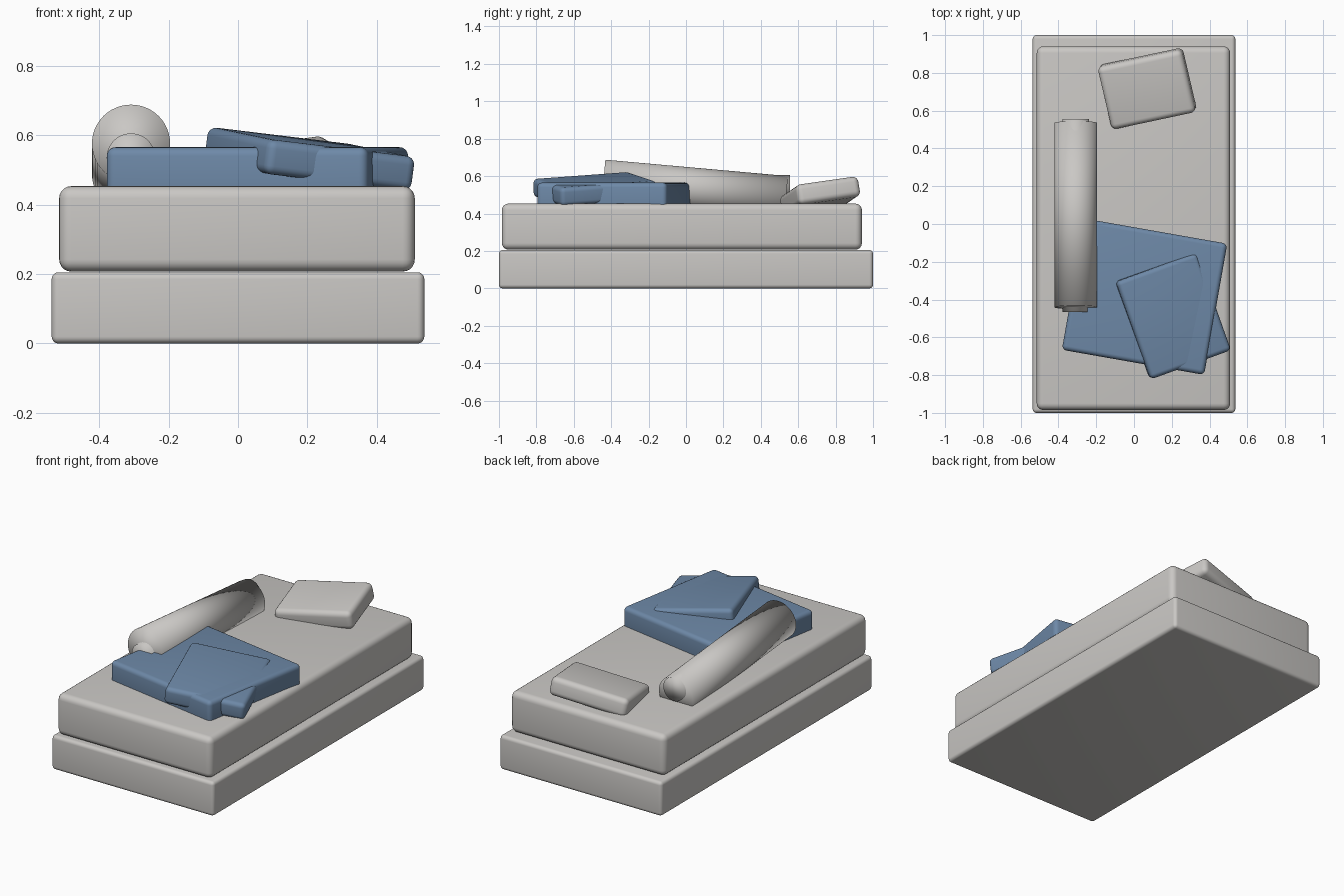
import bpy
from math import radians
from mathutils import Matrix, Vector

if "Cube" in bpy.data.objects:
    bpy.data.objects.remove(bpy.data.objects["Cube"])


def material(name, rgb):
    m = bpy.data.materials.new(name)
    m.diffuse_color = (*rgb, 1)
    m.use_nodes = True
    m.node_tree.nodes["Principled BSDF"].inputs["Base Color"].default_value = m.diffuse_color
    return m


CREAM = material("warm_grey_fabric", (0.59, 0.575, 0.555))
BLUE = material("slate_blue_fabric", (0.155, 0.25, 0.39))


def finish(obj, name, mat, sharp=None):
    obj.name = name
    obj.data.materials.append(mat)
    if sharp is None:
        bpy.ops.object.shade_smooth()
    else:
        bpy.ops.object.shade_smooth_by_angle(angle=radians(sharp))


def soft_box(name, centre, size, radius, mat, pitch=0, roll=0, yaw=0):
    """Rounded box, tilted about its own x and y, then turned about z."""
    bpy.ops.mesh.primitive_cube_add(size=1)
    obj = bpy.context.object
    rot = (Matrix.Rotation(radians(yaw), 4, 'Z')
           @ Matrix.Rotation(radians(roll), 4, 'Y')
           @ Matrix.Rotation(radians(pitch), 4, 'X'))
    obj.data.transform(Matrix.Diagonal((*size, 1)))
    bev = obj.modifiers.new("rounding", 'BEVEL')
    bev.width = radius
    bev.segments = 5
    bpy.ops.object.modifier_apply(modifier=bev.name)
    obj.matrix_world = Matrix.Translation(Vector(centre)) @ rot
    finish(obj, name, mat, 40)


def roll_along_y(name, centre, radius, length, tilt, mat):
    bpy.ops.mesh.primitive_cylinder_add(vertices=48, radius=radius, depth=length,
                                        location=centre,
                                        rotation=(radians(90 - tilt), 0, 0))
    finish(bpy.context.object, name, mat)


# Base and mattress
soft_box("bed_base", (0, 0, 0.1025), (1.073, 2.0, 0.205), 0.02, CREAM)
soft_box("mattress", (-0.003, -0.022, 0.33), (1.024, 1.925, 0.246), 0.035, CREAM)

# Head pillow, propped up towards its back right corner
soft_box("head_pillow", (0.07, 0.717, 0.494), (0.46, 0.345, 0.11), 0.03, CREAM,
         pitch=8, roll=-8, yaw=12)

# Bolster: tilted body around a level core that shows at both ends
roll_along_y("bolster_body", (-0.308, 0.047, 0.532), 0.1125, 0.98, 5.1, CREAM)
roll_along_y("bolster_core", (-0.308, 0.045, 0.535), 0.07, 1.02, 0, CREAM)

# Folded blanket and the cushion sunk into it
soft_box("folded_blanket", (0.056, -0.385, 0.4925), (0.765, 0.705, 0.145), 0.025, BLUE,
         yaw=-10)
soft_box("blue_cushion", (0.206, -0.486, 0.531), (0.455, 0.55, 0.1), 0.025, BLUE,
         pitch=4, roll=6.5, yaw=20)
